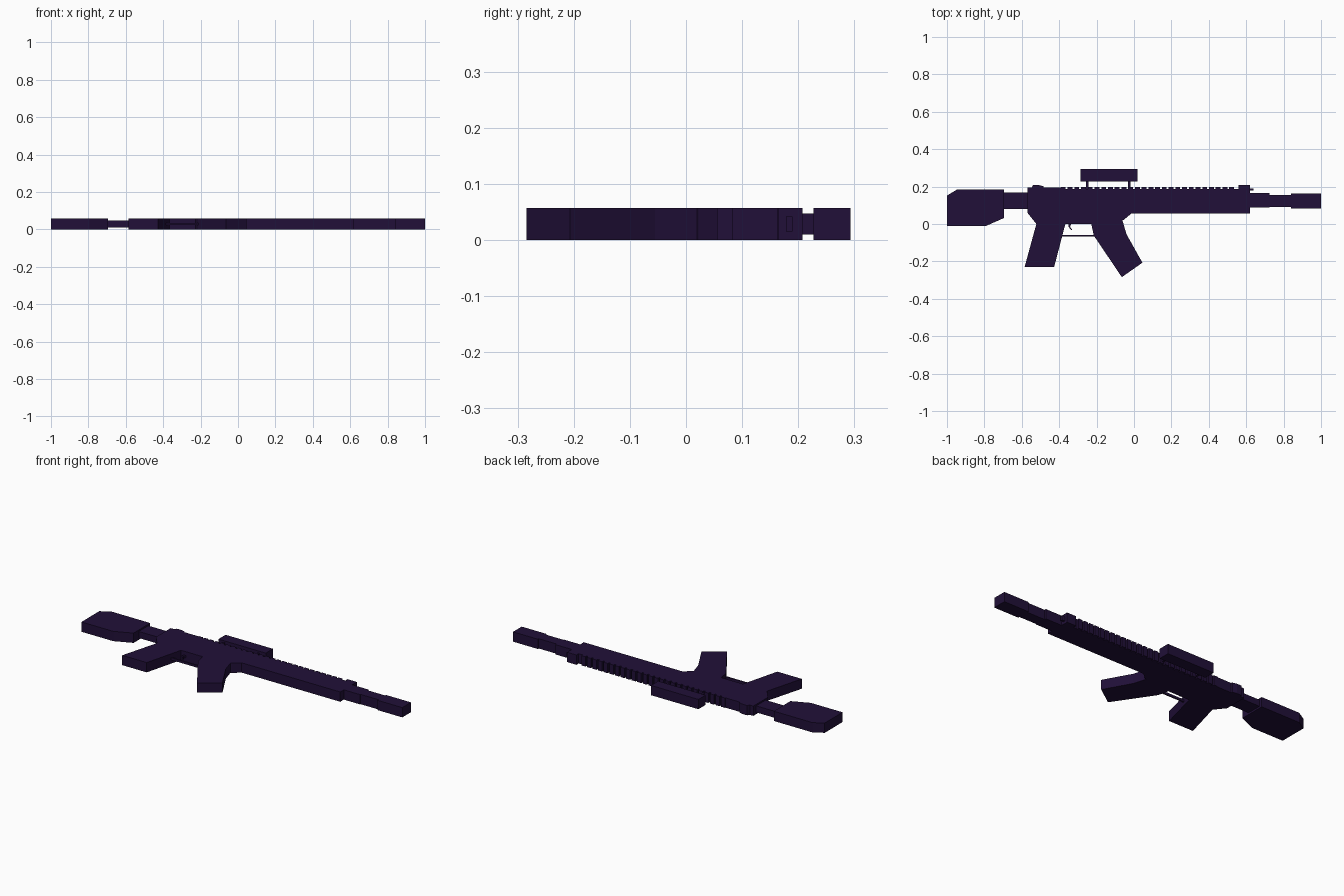
import bpy, bmesh

H = 0.057  # full thickness of the model
mat = bpy.data.materials.new("dark_purple")
mat.diffuse_color = (0.015, 0.005, 0.04, 1)


def extrude(name, pts, z0=0.0, z1=H):
    """Flat outline in xy, extruded from z0 to z1."""
    bm = bmesh.new()
    face = bm.faces.new([bm.verts.new((x, y, z0)) for x, y in pts])
    res = bmesh.ops.extrude_face_region(bm, geom=[face])
    top = [v for v in res["geom"] if isinstance(v, bmesh.types.BMVert)]
    bmesh.ops.translate(bm, verts=top, vec=(0, 0, z1 - z0))
    bmesh.ops.recalc_face_normals(bm, faces=bm.faces)
    me = bpy.data.meshes.new(name)
    bm.to_mesh(me)
    bm.free()
    me.materials.append(mat)
    ob = bpy.data.objects.new(name, me)
    bpy.context.collection.objects.link(ob)
    return ob


def block(name, x0, x1, y0, y1, z0=0.0, z1=H):
    return extrude(name, [(x0, y0), (x1, y0), (x1, y1), (x0, y1)], z0, z1)


# Shoulder stock and the slimmer tube joining it to the body
extrude("stock", [(-1, -0.012), (-0.795, -0.012), (-0.695, 0.032),
                  (-0.695, 0.185), (-0.945, 0.185), (-1, 0.152)])
block("stock_tube", -0.695, -0.57, 0.08, 0.168, 0.01, 0.048)

# Body, grip and magazine in one outline, with the toothed rail along the top
outline = [(-0.57, 0.195), (-0.57, 0.06), (-0.522, 0.0), (-0.585, -0.23),
           (-0.427, -0.23), (-0.367, 0.0), (-0.228, 0.0), (-0.215, -0.062),
           (-0.065, -0.284), (0.045, -0.207), (-0.04, -0.055), (-0.062, 0.02),
           (-0.055, 0.022), (-0.015, 0.055), (0.62, 0.055), (0.62, 0.195)]
pitch, x = 0.036, 0.545
for i in range(26):
    outline += [(x, 0.187), (x - 0.010, 0.187),
                (x - 0.010, 0.199), (x - pitch, 0.199)]
    x -= pitch
outline += [(x, 0.195)]
extrude("body", outline)

# Folded sights at both ends of the rail
extrude("rear_sight", [(-0.55, 0.19), (-0.48, 0.19), (-0.485, 0.202),
                       (-0.51, 0.208), (-0.54, 0.208)])
block("front_sight", 0.56, 0.62, 0.19, 0.208)
block("sight_pin", 0.62, 0.638, 0.178, 0.19, 0.015, 0.042)

# Barrel sections
block("barrel_base", 0.62, 0.725, 0.088, 0.165)
block("barrel", 0.725, 0.84, 0.092, 0.155)
block("muzzle", 0.84, 1.0, 0.083, 0.163)

# Scope on two posts
block("scope", -0.285, 0.02, 0.227, 0.293)
for i, px in enumerate((-0.25, -0.025)):
    block(f"scope_post_{i + 1}", px - 0.006, px + 0.006, 0.185, 0.23, 0.01, 0.047)

# Trigger and guard
block("trigger_guard", -0.39, -0.205, -0.068, -0.06, 0.022, 0.035)
extrude("trigger", [(-0.35, 0.002), (-0.335, 0.002), (-0.342, -0.015),
                    (-0.33, -0.032), (-0.337, -0.032), (-0.35, -0.015)], 0.022, 0.035)
